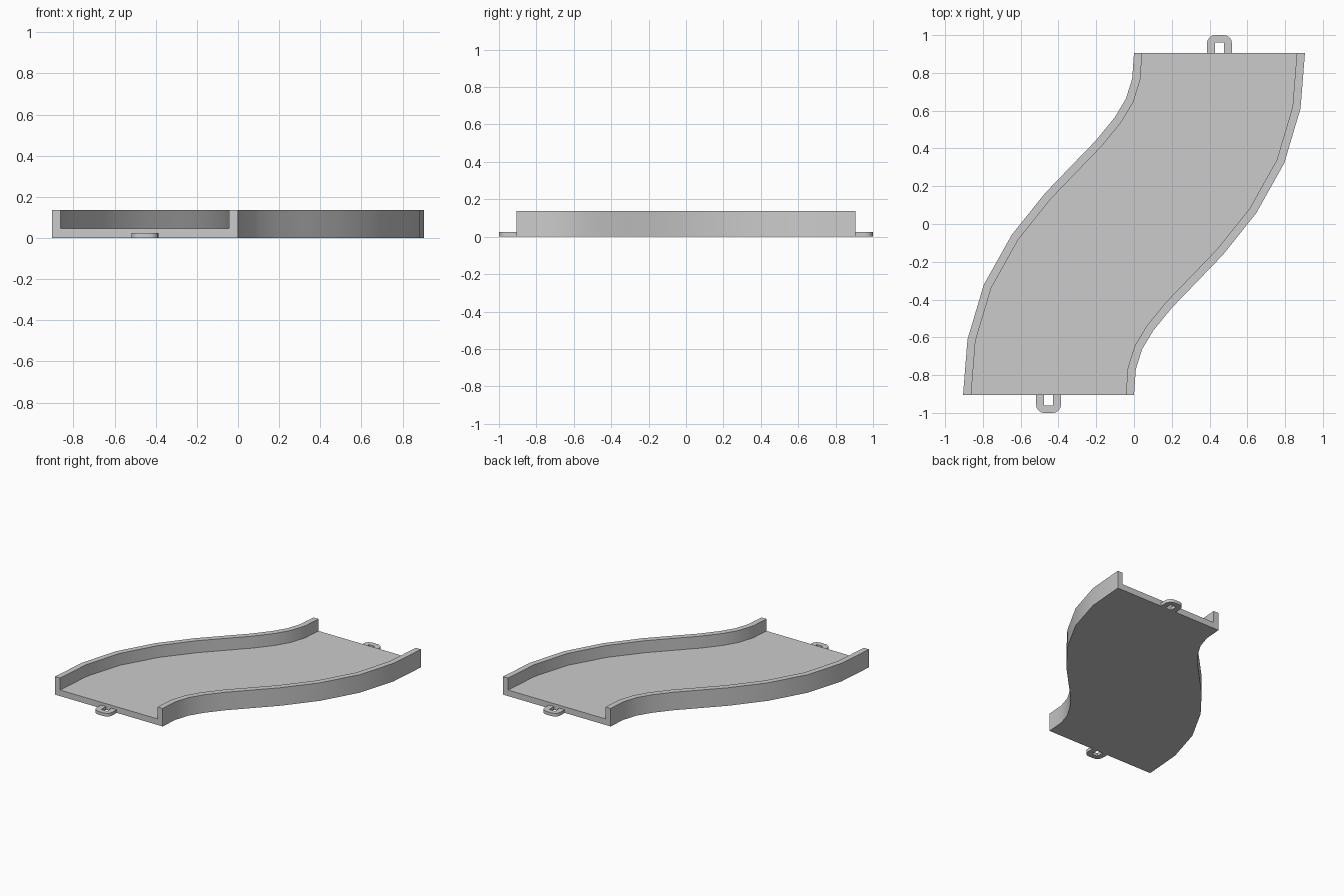
import bpy, bmesh, math
from mathutils import Vector

if "Cube" in bpy.data.objects:
    bpy.data.objects.remove(bpy.data.objects["Cube"])

FLOOR, TOP = 0.046, 0.137      # floor and wall heights
HALF, WALL = 0.4525, 0.043     # half width and wall thickness


def finish(name, bm):
    bmesh.ops.recalc_face_normals(bm, faces=bm.faces)
    mesh = bpy.data.meshes.new(name)
    bm.to_mesh(mesh)
    bm.free()
    ob = bpy.data.objects.new(name, mesh)
    bpy.context.collection.objects.link(ob)
    bpy.context.view_layer.objects.active = ob
    ob.select_set(True)
    bpy.ops.object.shade_smooth_by_angle(angle=math.radians(35))
    ob.select_set(False)
    return ob


# S-shaped road: U profile swept through stations (x, y, heading in degrees)
half_path = [(-0.4525, -0.905, 0), (-0.436, -0.69, 10), (-0.376, -0.492, 22),
             (-0.272, -0.31, 34), (-0.135, -0.14, 42)]
path = half_path + [(0, 0, 45)] + [(-x, -y, a) for x, y, a in reversed(half_path)]
inner = HALF - WALL
profile = [(-HALF, 0), (HALF, 0), (HALF, TOP), (inner, TOP),
           (inner, FLOOR), (-inner, FLOOR), (-inner, TOP), (-HALF, TOP)]

bm = bmesh.new()
rings = []
for x, y, a in path:
    a = math.radians(a)
    side = Vector((math.cos(a), -math.sin(a), 0))
    rings.append([bm.verts.new(Vector((x, y, z)) + side * u) for u, z in profile])
n = len(profile)
for r, s in zip(rings, rings[1:]):
    for i in range(n):
        j = (i + 1) % n
        bm.faces.new((r[i], r[j], s[j], s[i]))
bm.faces.new(rings[0])
bm.faces.new(rings[-1])
finish("curved_track", bm)


# Connector loops: flat rounded arches at each end
def connector(name, sign):
    outer = [(-0.066, 0)]
    for k in range(5):
        t = math.radians(180 - 22.5 * k)
        outer.append((-0.022 + 0.044 * math.cos(t), 0.051 + 0.044 * math.sin(t)))
    outer += [(-x, y) for x, y in reversed(outer)]
    hole = [(0.024, 0), (0.024, 0.056), (-0.024, 0.056), (-0.024, 0)]
    bm = bmesh.new()
    face = bm.faces.new([bm.verts.new((sign * (HALF + x), sign * (0.905 + y), 0))
                         for x, y in outer + hole])
    ext = bmesh.ops.extrude_face_region(bm, geom=[face], use_keep_orig=True)
    for v in ext["geom"]:
        if isinstance(v, bmesh.types.BMVert):
            v.co.z = 0.024
    finish(name, bm)


connector("back_connector", 1)
connector("front_connector", -1)
